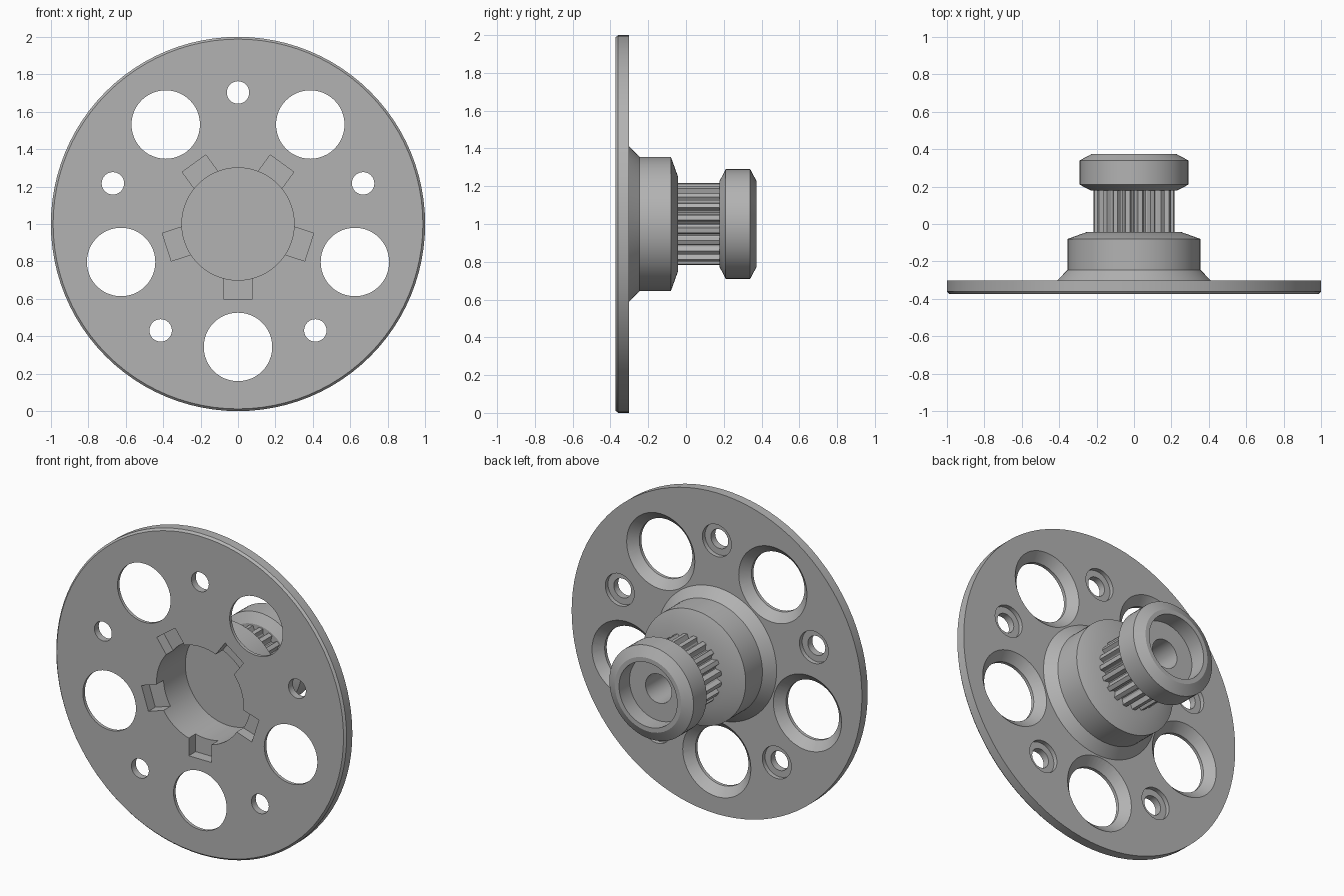
import bpy, bmesh, math
from mathutils import Matrix, Vector

cube = bpy.data.objects.get("Cube")
if cube:
    bpy.data.objects.remove(cube)

FRONT, PLATE_BACK, CAP_BACK = -0.373, -0.303, 0.373
AXIS_Z = 1.0

grey = bpy.data.materials.new("neutral_grey")
grey.use_nodes = True
grey.diffuse_color = (0.45, 0.45, 0.45, 1)
grey.node_tree.nodes["Principled BSDF"].inputs["Base Color"].default_value = grey.diffuse_color


def revolve(bm, profile, segments, cx=0.0, cz=AXIS_Z):
    """Spin a closed (radius, y) profile around an axis parallel to y."""
    rings = []
    for i in range(segments):
        a = 2 * math.pi * i / segments
        rings.append([bm.verts.new((cx + r * math.cos(a), y, cz + r * math.sin(a)))
                      for r, y in profile])
    count = len(profile)
    for i in range(segments):
        one, two = rings[i], rings[(i + 1) % segments]
        for j in range(count):
            k = (j + 1) % count
            if profile[j][0] or profile[k][0]:
                bm.faces.new((one[j], one[k], two[k], two[j]))


def finish(name, bm):
    bmesh.ops.remove_doubles(bm, verts=bm.verts, dist=1e-5)
    bmesh.ops.recalc_face_normals(bm, faces=bm.faces)
    mesh = bpy.data.meshes.new(name)
    bm.to_mesh(mesh)
    bm.free()
    mesh.materials.append(grey)
    obj = bpy.data.objects.new(name, mesh)
    bpy.context.collection.objects.link(obj)
    return obj


def smooth(obj):
    bpy.ops.object.select_all(action='DESELECT')
    obj.select_set(True)
    bpy.context.view_layer.objects.active = obj
    bpy.ops.object.shade_smooth_by_angle(angle=math.radians(25))


# Round plate and hub with an open front recess
bm = bmesh.new()
revolve(bm, [(0, -0.09), (0.3, -0.09), (0.3, FRONT), (0.988, FRONT), (1, -0.36),
             (1, PLATE_BACK), (0.412, PLATE_BACK), (0.355, -0.245),
             (0.355, -0.08), (0.25, -0.042), (0, -0.042)], 96)
plate = finish("plate_and_hub", bm)

# Cutters: countersunk large holes, counterbored small holes, recess slots
bm = bmesh.new()
for i in range(5):
    a = math.radians(-90 + 72 * i)
    b = a + math.pi
    revolve(bm, [(0, -0.5), (0.183, -0.5), (0.183, -0.353), (0.235, PLATE_BACK),
                 (0.235, -0.25), (0, -0.25)], 48,
            0.657 * math.cos(a), AXIS_Z + 0.657 * math.sin(a))
    revolve(bm, [(0, -0.5), (0.06, -0.5), (0.06, -0.33), (0.1, -0.33),
                 (0.1, -0.25), (0, -0.25)], 32,
            0.703 * math.cos(b), AXIS_Z + 0.703 * math.sin(b))
    place = (Matrix.Translation((0, 0, AXIS_Z)) @ Matrix.Rotation(-a, 4, 'Y')
             @ Matrix.Translation((0.325, -0.405, 0)) @ Matrix.Diagonal((0.15, 0.2, 0.156, 1)))
    bmesh.ops.create_cube(bm, size=1, matrix=place)
cutter = finish("hole_cutter", bm)
cutter.hide_render = True
cut = plate.modifiers.new("holes", 'BOOLEAN')
cut.operation, cut.solver, cut.object = 'DIFFERENCE', 'EXACT', cutter
bpy.context.view_layer.objects.active = plate
bpy.ops.object.modifier_apply(modifier=cut.name)
bpy.data.objects.remove(cutter)
smooth(plate)

# Toothed belt drum with rounded grooves
TEETH = 20
bm = bmesh.new()
outline = []
for t in range(TEETH):
    for f in range(8):
        part = f / 8
        groove = math.sin(math.pi * part / 0.625) if part < 0.625 else 0
        radius = 0.217 - 0.034 * math.sqrt(max(groove, 0))
        a = 2 * math.pi * (t + part - 0.3125) / TEETH - math.pi / 2
        outline.append(Vector((radius * math.cos(a), 0, AXIS_Z + radius * math.sin(a))))
near, far = ([bm.verts.new(p + Vector((0, y, 0))) for p in outline] for y in (-0.044, 0.185))
for i in range(len(outline)):
    j = (i + 1) % len(outline)
    bm.faces.new((near[i], near[j], far[j], far[i]))
smooth(finish("toothed_drum", bm))

# Chamfered end cap with stepped blind bore
bm = bmesh.new()
revolve(bm, [(0, 0.06), (0.09, 0.06), (0.09, 0.27), (0.2, 0.27), (0.2, CAP_BACK),
             (0.228, CAP_BACK), (0.29, 0.34), (0.29, 0.21), (0.228, 0.178),
             (0.1, 0.178), (0.1, 0.05), (0, 0.05)], 64)
smooth(finish("end_cap", bm))
